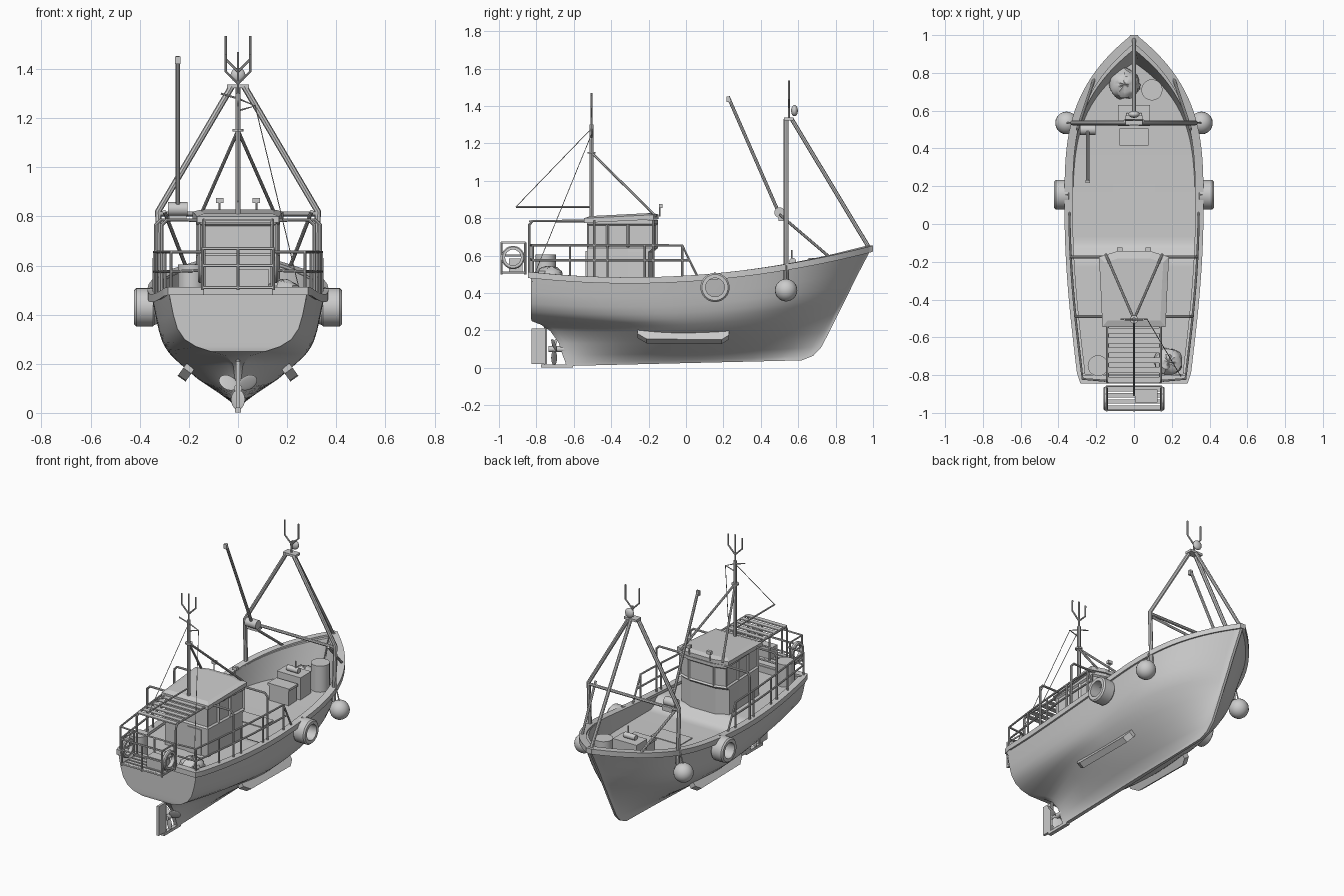
import bpy, bmesh, math, random
from mathutils import Vector, Matrix

random.seed(4)
if "Cube" in bpy.data.objects:
    bpy.data.objects.remove(bpy.data.objects["Cube"], do_unlink=True)

grey = bpy.data.materials.new("plain_grey")
grey.use_nodes = True
grey.diffuse_color = (0.6, 0.6, 0.6, 1)
grey.node_tree.nodes["Principled BSDF"].inputs["Base Color"].default_value = (0.6, 0.6, 0.6, 1)


def place(name, me, smooth=True):
    ob = bpy.data.objects.new(name, me)
    bpy.context.collection.objects.link(ob)
    me.materials.clear()
    me.materials.append(grey)
    if smooth:
        bpy.ops.object.select_all(action='DESELECT')
        ob.select_set(True)
        bpy.context.view_layer.objects.active = ob
        bpy.ops.object.shade_smooth_by_angle(angle=math.radians(35))
    return ob


def finish(name, bm, smooth=True):
    bmesh.ops.recalc_face_normals(bm, faces=bm.faces)
    me = bpy.data.meshes.new(name)
    bm.to_mesh(me)
    bm.free()
    return place(name, me, smooth)


def box(name, centre, size):
    bm = bmesh.new()
    bmesh.ops.create_cube(bm, size=1, matrix=Matrix.Translation(centre) @ Matrix.Diagonal((*size, 1)))
    return finish(name, bm, False)


def cylinder(name, centre, r, h, axis='Z'):
    bm = bmesh.new()
    turn = {'Z': Matrix(), 'X': Matrix.Rotation(math.pi / 2, 4, 'Y'), 'Y': Matrix.Rotation(math.pi / 2, 4, 'X')}[axis]
    bmesh.ops.create_cone(bm, cap_ends=True, segments=20, radius1=r, radius2=r, depth=h,
                          matrix=Matrix.Translation(centre) @ turn)
    return finish(name, bm)


def ball(name, centre, r, squash=(1, 1, 1), lumps=0):
    bm = bmesh.new()
    bmesh.ops.create_uvsphere(bm, u_segments=20, v_segments=12, radius=r)
    for v in bm.verts:
        v.co = Vector([a * b for a, b in zip(v.co, squash)]) * (1 + random.uniform(-lumps, lumps)) + Vector(centre)
    return finish(name, bm)


def tube(name, paths, r=0.007, closed=False):
    cu = bpy.data.curves.new(name, 'CURVE')
    cu.dimensions, cu.bevel_depth, cu.bevel_resolution, cu.use_fill_caps = '3D', r, 2, True
    for path in paths:
        sp = cu.splines.new('POLY')
        sp.points.add(len(path) - 1)
        sp.use_cyclic_u = closed
        for p, co in zip(sp.points, path):
            p.co = (*co, 1)
    tmp = bpy.data.objects.new(name + "_path", cu)
    bpy.context.collection.objects.link(tmp)
    me = bpy.data.meshes.new_from_object(tmp)
    bpy.data.objects.remove(tmp, do_unlink=True)
    me.name = name
    return place(name, me)


def bridge(bm, loops, closed=False):
    n = len(loops[0])
    for a, b in zip(loops, loops[1:] + (loops[:1] if closed else [])):
        for i in range(n):
            bm.faces.new((a[i], a[(i + 1) % n], b[(i + 1) % n], b[i]))


def wheel_ring(name, centre, outer, inner, width):
    # Ring about x with a chamfered rectangular section
    w, c = width / 2, (outer - inner) * .3
    section = [(-w, inner), (w, inner), (w, outer - c), (w - c, outer), (c - w, outer), (-w, outer - c)]
    bm = bmesh.new()
    angles = [math.tau * i / 32 for i in range(32)]
    bridge(bm, [[bm.verts.new(Vector(centre) + Vector((x, r * math.cos(a), r * math.sin(a)))) for x, r in section]
                for a in angles], True)
    return finish(name, bm)


# Hull waterlines: height fraction, stern half width, mid half width, stern y, stem y, bow fullness
ROWS = [(0, .012, .012, -.64, .62, 1.8), (.04, .012, .022, -.645, .68, 1.8), (.12, .012, .075, -.66, .725, 2),
        (.25, .012, .165, -.68, .765, 2.3), (.38, .02, .235, -.725, .805, 2.7), (.45, .045, .27, -.775, .825, 3),
        (.49, .11, .285, -.825, .838, 3.2), (.53, .17, .297, -.83, .85, 3.4), (.59, .217, .31, -.83, .868, 3.6),
        (.68, .247, .323, -.83, .893, 3.7), (.8, .264, .335, -.83, .93, 3.5), (1, .283, .354, -.83, .993, 3.3)]


def sheer(y):
    return .471 + .102 * (y + .3) ** 2


def hull_point(u, t):
    for a, b in zip(ROWS, ROWS[1:]):
        if t <= b[0] or b is ROWS[-1]:
            k = min(1, (t - a[0]) / (b[0] - a[0]))
            break
    _, ws, wm, y0, y1, q = [p + (r - p) * k for p, r in zip(a, b)]
    s = 2 * u
    w = ws + (wm - ws) * math.sin(math.pi / 2 * s) if s < 1 else wm * (1 - (s - 1) ** q)
    keel = .01 + .03 * u
    top = sheer(-.83 + 1.823 * u)
    return Vector((max(w, .008), y0 + (y1 - y0) * u, keel + t * (top - keel)))


def deck_height(y):
    k = min(1, max(0, (y + .2) / .1))
    return .46 - .06 * k * k * (3 - 2 * k) + .03 * max(0, y) ** 2


# Hull, bulwark and deck as one closed skin
N = 56
us = [1 - (1 - i / N) ** 1.25 for i in range(N + 1)]
bm = bmesh.new()
rings = []
for u in us:
    top = hull_point(u, 1)
    shift = Vector((-.025, .035 - .085 * u, 0))
    keel = .01 + .03 * u
    foot = hull_point(u, (deck_height(top.y) - keel) / (top.z - keel)) + Vector((-.012, .035 - .055 * u, 0))
    half = [foot, top + shift] + [hull_point(u, r[0]) for r in reversed(ROWS)]
    for p in half[:2]:
        p.x = max(p.x, .003)
    rings.append([bm.verts.new(p) for p in half + [Vector((-p.x, p.y, p.z)) for p in reversed(half)]])
bridge(bm, rings)
L = len(rings[0])
for r in (rings[0], rings[-1]):
    for i in range(L // 2 - 1):
        bm.faces.new((r[i], r[i + 1], r[L - 2 - i], r[L - 1 - i]))
finish("hull", bm)

# Rail cap following the sheer all the way round
side = [hull_point(u, 1) for u in us]
path = [Vector((-p.x, p.y, p.z)) for p in reversed(side)] + side
bm = bmesh.new()
caps = []
for i, p in enumerate(path):
    d = path[min(i + 1, len(path) - 1)] - path[max(i - 1, 0)]
    n = Vector((d.y, -d.x, 0)).normalized()
    caps.append([bm.verts.new(p + n * o + Vector((0, 0, h)))
                 for o, h in ((.014, -.02), (.014, .013), (-.03, .013), (-.03, -.005))])
bridge(bm, caps, True)
finish("rail_cap", bm)


# Wheelhouse with inset windows
def plan(scale, z, lean=0):
    half = [(.155, -.53), (.16, -.42), (.165, -.31), (.172, -.2), (.09, -.175)]
    pts = half + [(-x, y) for x, y in reversed(half)]
    return [Vector((x * scale, -.34 + (y + .34) * scale + (lean if y > -.25 else 0), z)) for x, y in pts]


def stack(name, levels, window_band=None):
    bm = bmesh.new()
    rows = [[bm.verts.new(p) for p in lv] for lv in levels]
    bridge(bm, rows)
    bm.faces.new(rows[0])
    bm.faces.new(rows[-1])
    bmesh.ops.recalc_face_normals(bm, faces=bm.faces)
    if window_band is not None:
        bm.faces.ensure_lookup_table()
        n = len(rows[0])
        bmesh.ops.inset_individual(bm, faces=bm.faces[window_band * n:(window_band + 1) * n], thickness=.012, depth=-.01)
    return finish(name, bm, False)


stack("wheelhouse", [plan(1, .39), plan(1, .62), plan(1, .64, .025), plan(1, .77, .025), plan(1, .79, .025)], 2)
roof = [plan(1.08, .785, .015), plan(1.08, .81, .015), plan(.9, .82, .01)]
for lv in roof:
    for p in lv:
        p.z += .05 * (p.y + .34)
stack("wheelhouse_roof", roof)
box("wheelhouse_door", (.06, -.532, .54), (.1, .008, .17))

# Aft mast with braces, crosstrees, boom and wires
MY = -.505
tube("aft_mast", [[(0, MY, .45), (0, MY, 1.3)]], .011)
tube("aft_mast_fork", [[(0, MY, 1.28), (0, MY, 1.47)]] +
     [[(0, MY, 1.34), (s * .05, MY, 1.39), (s * .05, MY, 1.46)] for s in (1, -1)], .005)
tube("aft_mast_braces", [[(0, MY, 1.15), (s * .15, -.16, .81)] for s in (1, -1)], .007)
cylinder("mast_collar", (0, MY, 1.15), .022, .01)
tube("crosstrees", [[(-.07, MY, 1.3), (0, MY, 1.28), (.07, MY, 1.25), (0, MY, 1.23)]], .004)
tube("aft_boom", [[(0, MY, .86), (0, -.91, .86)]], .005)
tube("aft_wires", [[(0, -.91, .86), (0, MY, 1.28)], [(.07, MY, 1.25), (.25, -.81, .5)]], .002)
for s in (1, -1):
    tube("roof_lamp_post", [[(s * .075, -.14, .81), (s * .075, -.14, .86)]], .004)
    box("roof_lamp", (s * .075, -.135, .865), (.03, .02, .02))

# Forward gantry, stem strut and cargo derrick
GY = .535
for s in (1, -1):
    tube("gantry_leg", [[(s * .315, GY, .46), (s * .325, GY, .82), (s * .025, GY, 1.33)]], .013)
    tube("gantry_brace", [[(s * .3, .5, .82), (s * .21, .77, .59)]], .008)
tube("gantry_crossbar", [[(-.33, GY, .81), (.33, GY, .81)]], .01)
tube("stem_strut", [[(0, .565, 1.33), (0, .98, .64)]], .011)
box("gantry_head", (0, .55, 1.33), (.09, .05, .015))
tube("gantry_fork", [[(0, .55, 1.33), (0, .55, 1.41)]] +
     [[(0, .55, 1.39), (s * .05, .55, 1.44), (s * .05, .55, 1.535)] for s in (1, -1)], .005)
ball("searchlight", (0, .58, 1.375), .03, (1, .6, 1))
tube("derrick", [[(-.245, .5, .82), (-.245, .225, 1.45)]], .009)
box("derrick_tip", (-.245, .225, 1.435), (.022, .018, .03))
cylinder("derrick_winch", (-.245, .5, .83), .028, .08, 'X')
box("derrick_mount", (-.245, .52, .8), (.07, .05, .03))


# Aft guard rails with posts and the hoops joining the house
def rail_x(y):
    return hull_point((y + .83) / 1.823, 1).x - .012


ys = [-.82 + i * .8 / 8 for i in range(9)]
for s in (1, -1):
    tube("guard_rail", [[(s * .15, -.83, .655)] + [(s * rail_x(y), y, .655) for y in ys] + [(s * rail_x(.06), .06, .49)],
                        [(s * .15, -.83, .58)] + [(s * rail_x(y), y, .575) for y in ys] + [(s * rail_x(.02), .02, .575)]], .006)
    tube("guard_posts", [[(s * rail_x(y), y, .46), (s * rail_x(y), y, .655)] for y in ys[::2]], .006)
    tube("house_hoops", [[(s * rail_x(y), y, .46), (s * rail_x(y), y, .765), (s * (rail_x(y) - .02), y, .785),
                          (s * .15, y, .785)] for y in (-.175, -.49)], .007)
    tube("canopy_frame", [[(s * .14, -.53, .785), (s * .14, -.82, .785), (s * .14, -.838, .765), (s * .14, -.838, .48)]], .007)
    wheel_ring("life_ring", (s * .15, -.925, .59), .062, .042, .025)
for i in range(6):
    box("canopy_slat", (0, -.565 - i * .052, .785), (.28, .03, .008))

# Stern basket
for z in (.51, .6, .67):
    tube("basket_rail", [[(-.145, -.86, z), (.145, -.86, z), (.145, -.987, z), (-.145, -.987, z)]], .006, True)
tube("basket_posts", [[(x, y, .5), (x, y, .67)] for x in (-.145, 0, .145) for y in (-.86, -.987)], .006)
for i in range(4):
    box("basket_slat", (0, -.875 - i * .032, .51), (.28, .022, .008))
box("basket_chest", (.065, -.91, .55), (.12, .07, .07))

# Deck gear
cylinder("stern_barrel", (-.19, -.75, .53), .055, .15)
ball("stern_net", (.18, -.73, .49), .075, (1, 1, .7), .1)
cylinder("bow_barrel", (.095, .71, .497), .056, .18)
ball("bow_net", (-.05, .74, .45), .08, (1, 1, .7), .1)
box("fore_hatch", (0, .575, .48), (.17, .11, .15))
cylinder("hatch_winch", (0, .57, .57), .018, .08, 'X')
tube("hatch_lever", [[(.02, .565, .56), (.02, .565, .63)]], .004)
box("crate", (0, .46, .455), (.14, .08, .1))
box("crate_lid", (0, .46, .512), (.155, .09, .015))
box("hold_hatch", (0, .15, .402), (.22, .12, .008))

# Fenders and bilge keels on both sides
for s in (1, -1):
    wheel_ring("tyre_fender", (s * .38, .155, .43), .078, .05, .085)
    ball("round_fender", (s * .357, GY, .415), .06)
    tube("fender_rope", [[(s * .355, GY, .47), (s * .33, GY, .55)], [(s * .385, .155, .49), (s * .35, .155, .51)]], .004)
    bm = bmesh.new()
    out, across = Vector((s * .58, 0, -.81)), Vector((s * .81, 0, .58))
    ends = [[bm.verts.new(Vector((s * .189, y, .196)) + out * o + across * c)
             for y, o in ((-.26, -.04), (-.26, .03), (-.21, .066), (.19, .07), (.23, .04), (.23, -.04))] for c in (-.02, .02)]
    bridge(bm, ends)
    for e in ends:
        bm.faces.new(e)
    finish("bilge_keel", bm, False)

# Rudder and propeller
box("rudder", (0, -.79, .115), (.016, .07, .19))
tube("rudder_stock", [[(0, -.75, .01), (0, -.75, .27)]], .008)
box("keel_shoe", (0, -.69, .01), (.024, .17, .018))
cylinder("propeller_hub", (0, -.69, .1), .016, .09, 'Y')
for k in range(3):
    blade = ball("propeller_blade", (0, 0, .046), .04, (.8, .1, 1))
    blade.matrix_world = (Matrix.Translation((0, -.705, .1)) @ Matrix.Rotation(math.tau * k / 3 + math.pi, 4, 'Y')
                          @ Matrix.Rotation(.5, 4, 'Z'))
